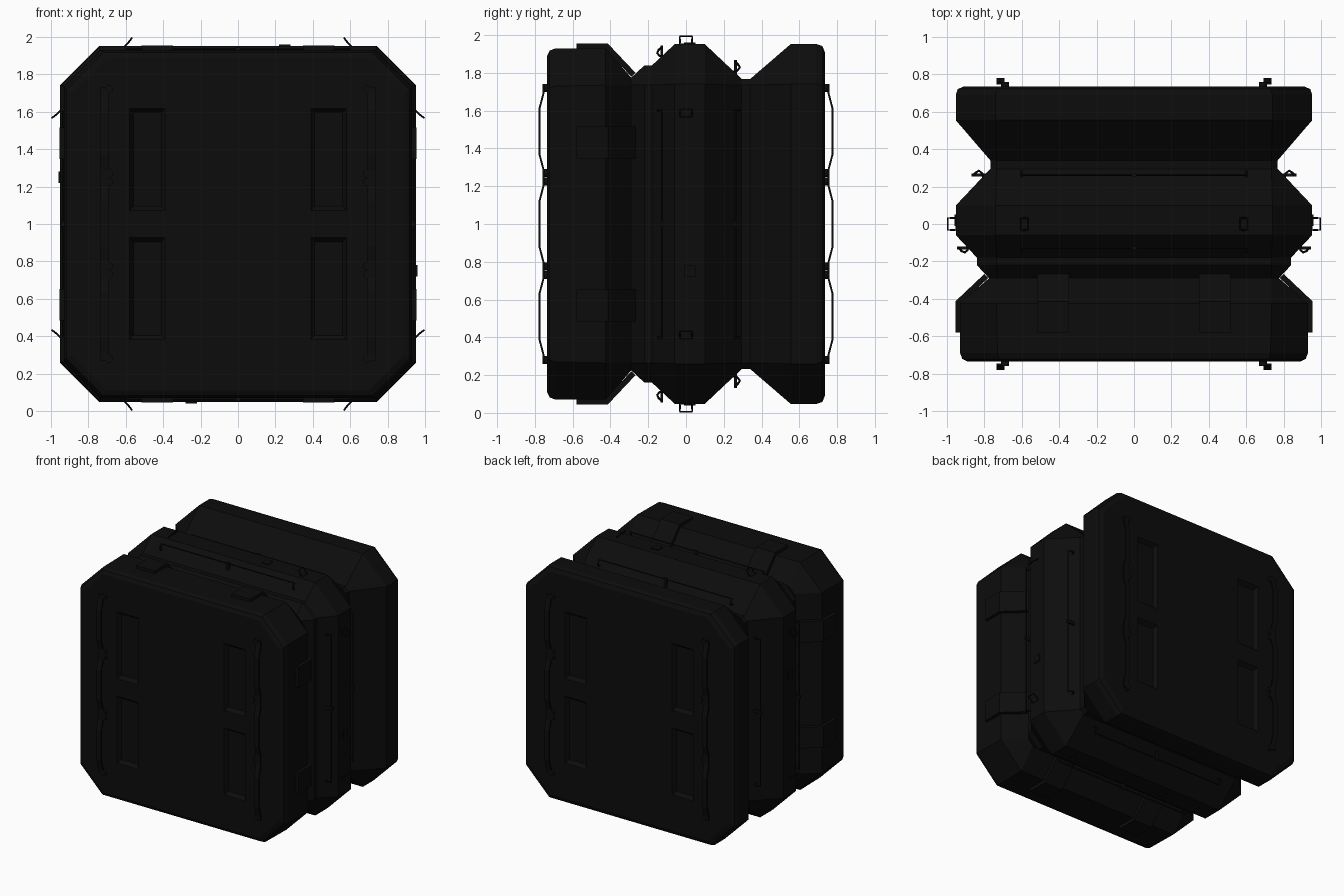
import bpy, bmesh, math
from mathutils import Matrix, Vector

cube = bpy.data.objects.get("Cube")
if cube:
    bpy.data.objects.remove(cube, do_unlink=True)

black = bpy.data.materials.new("matte black")
black.use_nodes = True
COLOUR = (0.0038, 0.0038, 0.0038, 1)
black.diffuse_color = COLOUR
black.node_tree.nodes["Principled BSDF"].inputs["Base Color"].default_value = COLOUR

CENTRE = Matrix.Translation((0, 0, 1))


def finish(name, bm, matrix=CENTRE):
    bmesh.ops.recalc_face_normals(bm, faces=bm.faces)
    mesh = bpy.data.meshes.new(name)
    bm.to_mesh(mesh)
    bm.free()
    mesh.materials.append(black)
    obj = bpy.data.objects.new(name, mesh)
    bpy.context.collection.objects.link(obj)
    obj.matrix_world = matrix
    return obj


def ribbon(name, path, width, thickness, matrix=CENTRE):
    """Flat strip that follows a path, thickened on both sides."""
    bm = bmesh.new()
    half = Vector(width) / 2
    rows = [[bm.verts.new(Vector(p) - half), bm.verts.new(Vector(p) + half)] for p in path]
    for a, b in zip(rows, rows[1:]):
        bm.faces.new((a[0], a[1], b[1], b[0]))
    obj = finish(name, bm, matrix)
    mod = obj.modifiers.new("thickness", 'SOLIDIFY')
    mod.thickness = thickness
    mod.offset = 0
    mod.use_even_offset = True
    return obj


def wire(name, path, radius, matrix, closed=False):
    """Round rod along a path."""
    curve = bpy.data.curves.new(name, 'CURVE')
    curve.dimensions = '3D'
    curve.bevel_depth = radius
    curve.bevel_resolution = 2
    curve.use_fill_caps = True
    spline = curve.splines.new('POLY')
    spline.points.add(len(path) - 1)
    for point, p in zip(spline.points, path):
        point.co = (*p, 1)
    spline.use_cyclic_u = closed
    curve.materials.append(black)
    obj = bpy.data.objects.new(name, curve)
    bpy.context.collection.objects.link(obj)
    obj.matrix_world = matrix
    return obj


def block(name, centre, size, matrix=CENTRE):
    bm = bmesh.new()
    bmesh.ops.create_cube(bm, size=1)
    bmesh.ops.scale(bm, vec=size, verts=bm.verts)
    bmesh.ops.translate(bm, vec=centre, verts=bm.verts)
    return finish(name, bm, matrix)


# Body: octagonal sections (depth, half width, corner start) lofted front to back
SECTIONS = [
    (-0.735, 0.89, 0.70), (-0.722, 0.918, 0.72), (-0.69, 0.93, 0.73),
    (-0.425, 0.93, 0.735), (-0.29, 0.775, 0.735),
    (-0.22, 0.84, 0.735), (-0.18, 0.84, 0.735), (-0.06, 0.952, 0.74),
    (0.10, 0.952, 0.74), (0.295, 0.768, 0.735), (0.34, 0.768, 0.735),
    (0.555, 0.953, 0.74), (0.69, 0.953, 0.74),
    (0.722, 0.942, 0.73), (0.735, 0.91, 0.71),
]
bm = bmesh.new()
rings = []
for y, h, c in SECTIONS:
    outline = [(c, h), (h, c), (h, -c), (c, -h), (-c, -h), (-h, -c), (-h, c), (-c, h)]
    rings.append([bm.verts.new((x, y, z)) for x, z in outline])
for a, b in zip(rings, rings[1:]):
    for i in range(8):
        j = (i + 1) % 8
        bm.faces.new((a[i], a[j], b[j], b[i]))
bm.faces.new(rings[0])
bm.faces.new(rings[-1])
body = finish("case_body", bm)

# Tapered recesses, two per side, on the front and back faces
bm = bmesh.new()
for face in (-1, 1):
    for sx in (-1, 1):
        for sz in (-1, 1):
            made = bmesh.ops.create_cube(bm, size=1)["verts"]
            for v in made:
                inner = v.co.y * face < 0
                wide, tall = (0.15, 0.50) if inner else (0.21, 0.57)
                v.co = (sx * 0.485 + v.co.x * wide,
                        face * (0.705 if inner else 0.75),
                        sz * 0.345 + v.co.z * tall)
cutter = finish("recess_cutter", bm)
cutter.hide_render = True
cutter.hide_set(True)
mod = body.modifiers.new("recesses", 'BOOLEAN')
mod.object = cutter
mod.operation = 'DIFFERENCE'
mod.solver = 'EXACT'

# Bent straps with clamps on the front and back faces
for face, word in ((-1, "front"), (1, "back")):
    for sx, side in ((-1, "right"), (1, "left")):
        path = []
        for mid in (-0.49, 0, 0.49):
            for dz, y in ((-0.2, 0.755), (-0.12, 0.776), (0.12, 0.776), (0.2, 0.755)):
                path.append((sx * 0.713, face * y, mid + dz))
        path = [(sx * 0.713, face * 0.752, -0.73)] + path + [(sx * 0.713, face * 0.752, 0.73)]
        ribbon(f"{word}_{side}_strap", path, (0.042, 0, 0), 0.01)
        bm = bmesh.new()
        for z in (-0.72, -0.27, -0.225, 0.225, 0.27, 0.72):
            place = Matrix.Translation((sx * 0.69, face * 0.745, z)) @ Matrix.Rotation(math.pi / 2, 4, 'X')
            bmesh.ops.create_cone(bm, cap_ends=True, segments=12, radius1=0.022,
                                  radius2=0.022, depth=0.028, matrix=place)
        finish(f"{word}_{side}_strap_clamps", bm)

# Fittings repeated on all four long sides
for k, side in enumerate(("top", "left", "bottom", "right")):
    turn = CENTRE @ Matrix.Rotation(k * math.pi / 2, 4, 'Y')

    # Lid plates bent over the front band, and hinged loops on the middle ridge
    for s in (-1, 1):
        x = s * 0.432
        ribbon(f"{side}_lid_plate", [(x, -0.58, 0.94), (x, -0.42, 0.94), (x, -0.278, 0.79)],
               (0.17, 0, 0), 0.03, turn)
        loop = [(s * 0.605, -0.032, 0.95), (s * 0.59, -0.032, 0.965), (s * 0.567, -0.032, 0.995),
                (s * 0.567, 0.032, 0.995), (s * 0.59, 0.032, 0.965), (s * 0.605, 0.032, 0.95)]
        wire(f"{side}_loop", loop, 0.005, turn, closed=True)

    # Long rods with hooked ends on both slopes of the middle ridge
    hooks = {
        "rear": [(0.245, 0.805), (0.272, 0.812), (0.285, 0.83), (0.275, 0.845), (0.262, 0.858)],
        "front": [(-0.115, 0.888), (-0.14, 0.89), (-0.152, 0.905), (-0.145, 0.922), (-0.128, 0.936)],
    }
    for word, hook in hooks.items():
        path = [(-0.6, y, z) for y, z in hook] + [(0.6, y, z) for y, z in reversed(hook)]
        wire(f"{side}_{word}_rod", path, 0.006, turn)
        y, z = hook[0]
        block(f"{side}_{word}_rod_clip", (0, hook[-1][0], (z + hook[-1][1]) / 2),
              (0.025, 0.014, hook[-1][1] - z + 0.02), turn)

    # Small catch plate
    block(f"{side}_catch", (0.25, 0.02, 0.954), (0.06, 0.06, 0.012), turn)

# Turn rods into meshes and keep edges crisp
bpy.ops.object.select_all(action='DESELECT')
rods = [o for o in bpy.context.scene.objects if o.type == 'CURVE' and o.data.materials.get(black.name)]
for o in rods:
    o.select_set(True)
bpy.context.view_layer.objects.active = rods[0]
bpy.ops.object.convert(target='MESH')
bpy.ops.object.shade_smooth_by_angle(angle=math.radians(35))
